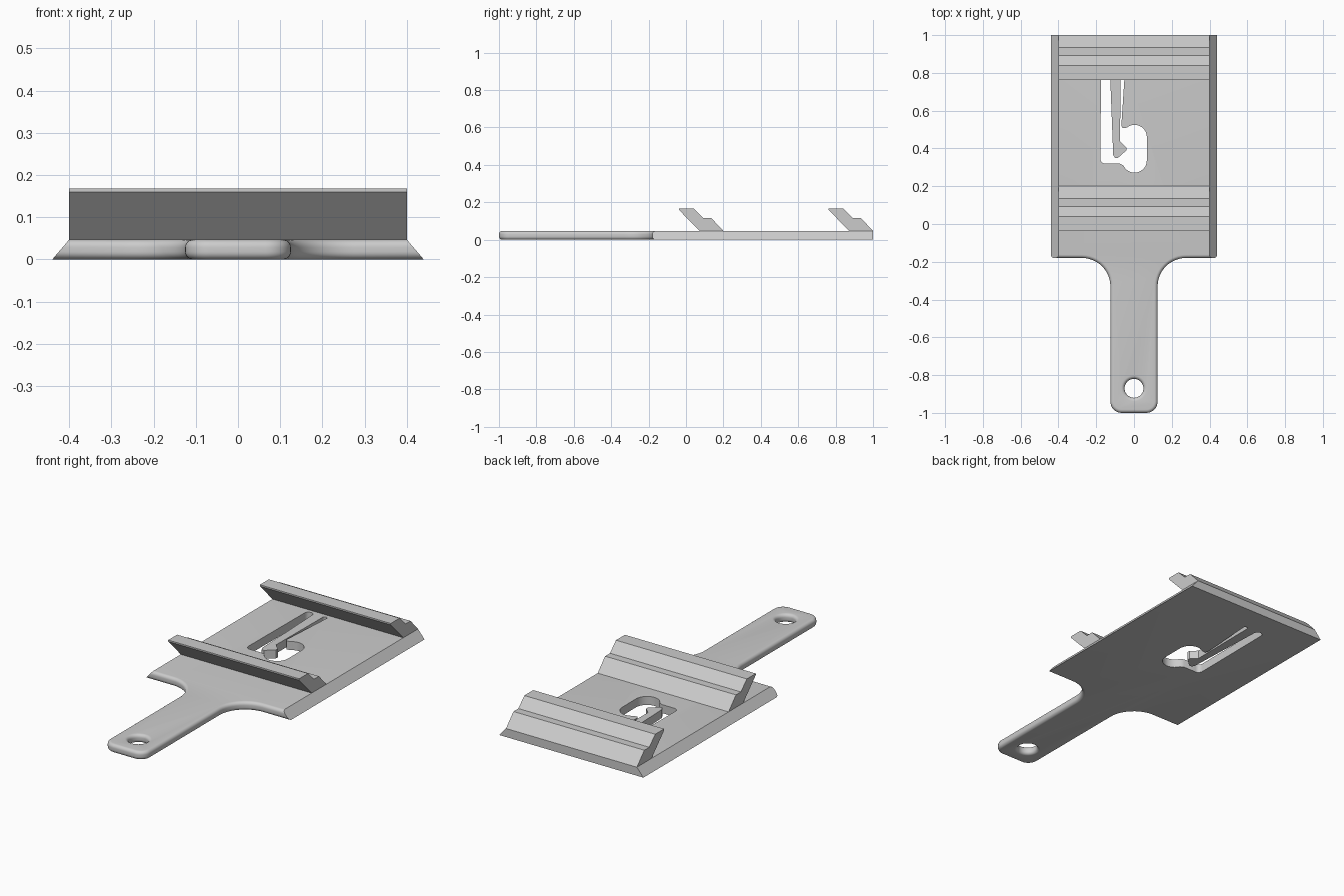
import bpy
import bmesh
from math import sin, cos, radians

if "Cube" in bpy.data.objects:
    bpy.data.objects.remove(bpy.data.objects["Cube"])

THICK = 0.047
ROUND = 0.018

grey = bpy.data.materials.new("plain grey")
grey.use_nodes = True
colour = (0.6, 0.6, 0.6, 1)
grey.diffuse_color = colour
grey.node_tree.nodes["Principled BSDF"].inputs["Base Color"].default_value = colour


def arc(cx, cy, r, start, end, n=12):
    angles = [radians(start + (end - start) * i / n) for i in range(n + 1)]
    return [(cx + r * cos(a), cy + r * sin(a)) for a in angles]


def loft(name, rings):
    """Skin a stack of equal rings and cap both ends."""
    bm = bmesh.new()
    loops = [[bm.verts.new(p) for p in ring] for ring in rings]
    for low, high in zip(loops, loops[1:]):
        for i in range(len(low)):
            j = (i + 1) % len(low)
            bm.faces.new((low[i], low[j], high[j], high[i]))
    bm.faces.new(loops[0])
    bm.faces.new(loops[-1])
    bmesh.ops.recalc_face_normals(bm, faces=bm.faces)
    mesh = bpy.data.meshes.new(name)
    bm.to_mesh(mesh)
    bm.free()
    obj = bpy.data.objects.new(name, mesh)
    bpy.context.collection.objects.link(obj)
    mesh.materials.append(grey)
    return obj


def at_z(points, z):
    return [(x, y, z) for x, y in points]


def activate(obj):
    bpy.ops.object.select_all(action='DESELECT')
    obj.select_set(True)
    bpy.context.view_layer.objects.active = obj


def cut(target, cutter):
    cutter.hide_render = True
    mod = target.modifiers.new("cut", 'BOOLEAN')
    mod.object = cutter
    mod.operation = 'DIFFERENCE'
    mod.solver = 'EXACT'
    activate(target)
    bpy.ops.object.modifier_apply(modifier=mod.name)
    bpy.data.objects.remove(cutter)


# Rounded edge section: height and inset of each layer
section = []
for i in range(7):
    a = radians(15 * i)
    section.append((ROUND * (1 - cos(a)), ROUND * (1 - sin(a))))
section += [(THICK - z, d) for z, d in reversed(section)]


def outline(z, d):
    """Plate with sloped sides, flared neck and round-ended handle."""
    w = 0.44 - 0.04 * z / THICK
    neck, end = 0.15, 0.06
    half = [(w, 1), (w, -0.18 + d)]
    half += arc(0.125 + neck, -0.18 - neck, neck + d, 90, 180)
    half += arc(0.125 - end, -1 + end, end - d, 0, -90, 8)
    return half + [(-x, y) for x, y in reversed(half)]


plate = loft("plate_and_handle", [at_z(outline(z, d), z) for z, d in section])

# Hanging hole with rounded rim
hole_layers = [(-0.02, ROUND)] + section + [(THICK + 0.02, ROUND)]
hole = loft("hole_cutter", [at_z(arc(0, -0.87, 0.05 + d, 0, 352.5, 47), z)
                            for z, d in hole_layers])
cut(plate, hole)

# Slot around the springy latch finger
slot = arc(-0.151, 0.83, 0.023, 180, 0, 8)
slot += [(-0.11, 0.365), (-0.1, 0.35), (-0.085, 0.35), (-0.04, 0.39),
         (-0.04, 0.405), (-0.074, 0.438)]
slot += arc(-0.058, 0.84, 0.012, 180, 0, 8)
slot += [(-0.067, 0.52), (-0.06, 0.508)]
slot += arc(0.003, 0.46, 0.065, 130, 0)
slot += arc(0.003, 0.337, 0.065, 0, -155)
slot += [(-0.075, 0.32)]
slot += arc(-0.153, 0.345, 0.025, -90, -180, 5)
cut(plate, loft("slot_cutter", [at_z(slot, -0.02), at_z(slot, THICK + 0.02)]))

activate(plate)
bpy.ops.object.shade_smooth_by_angle(angle=radians(30))

# Two slanted, stepped rails across the plate
rail = [(0.2, THICK), (0.135, 0.116), (0.092, 0.116), (0.04, 0.168),
        (-0.038, 0.168), (-0.038, 0.16), (0.072, THICK)]
for name, shift in (("front_rail", 0), ("rear_rail", 0.8)):
    loft(name, [[(x, y + shift, z) for y, z in rail] for x in (-0.4, 0.4)])
